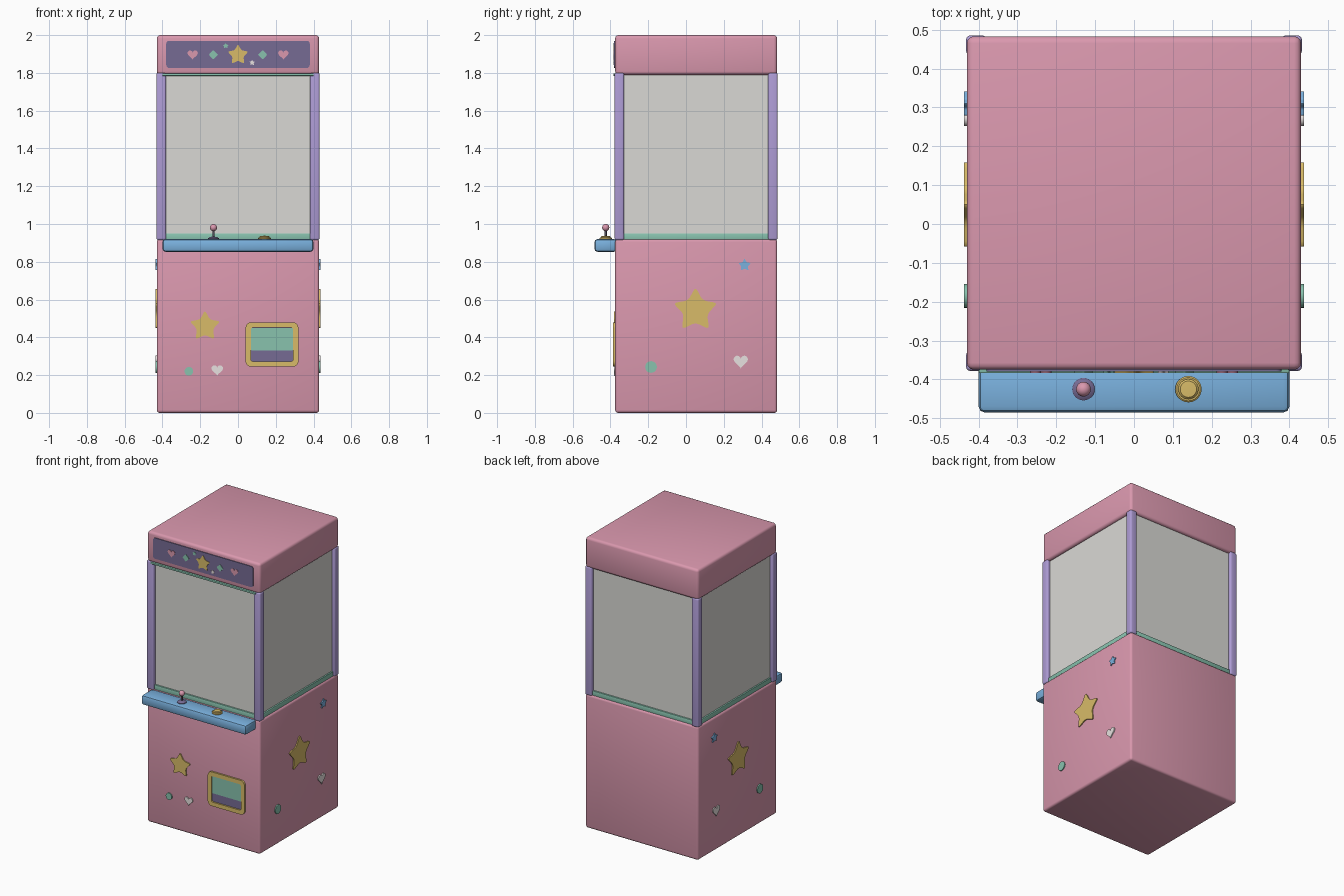
import bpy, bmesh, math
from mathutils import Vector

if "Cube" in bpy.data.objects:
    bpy.data.objects.remove(bpy.data.objects["Cube"])


def material(name, r, g, b):
    m = bpy.data.materials.new(name)
    m.diffuse_color = [((c / 255 + 0.055) / 1.055) ** 2.4 for c in (r, g, b)] + [1]
    m.use_nodes = True
    m.node_tree.nodes["Principled BSDF"].inputs["Base Color"].default_value = m.diffuse_color
    return m


PINK = material("pink", 218, 152, 174)
LILAC = material("lilac", 174, 156, 213)
PLUM = material("plum", 118, 107, 148)
GOLD = material("gold", 216, 187, 104)
GREEN = material("mint_green", 136, 194, 174)
BLUE = material("sky_blue", 122, 177, 222)
WHITE = material("white", 238, 232, 230)
GLASS = material("glass_grey", 218, 217, 213)
DARK = material("dark_grey", 85, 80, 95)


def finish(name, bm, mat):
    bmesh.ops.recalc_face_normals(bm, faces=bm.faces[:])
    me = bpy.data.meshes.new(name)
    bm.to_mesh(me)
    bm.free()
    me.materials.append(mat)
    ob = bpy.data.objects.new(name, me)
    bpy.context.collection.objects.link(ob)
    bpy.ops.object.select_all(action='DESELECT')
    bpy.context.view_layer.objects.active = ob
    ob.select_set(True)
    bpy.ops.object.shade_smooth_by_angle(angle=math.radians(35))
    return ob


def box(name, mat, x, y, z, bevel=0.0, seg=3):
    bm = bmesh.new()
    bmesh.ops.create_cube(bm, size=1)
    for v in bm.verts:
        v.co = Vector([a + (b - a) * (c + 0.5) for (a, b), c in zip((x, y, z), v.co)])
    if bevel:
        bmesh.ops.bevel(bm, geom=bm.edges[:], offset=bevel, segments=seg,
                        profile=0.5, affect='EDGES')
    return finish(name, bm, mat)


def lathe(name, mat, cx, cy, profile, n=24):
    bm = bmesh.new()
    vs = [bm.verts.new((cx + r, cy, z)) for r, z in profile]
    es = [bm.edges.new(p) for p in zip(vs, vs[1:])]
    bmesh.ops.spin(bm, geom=vs + es, cent=(cx, cy, 0), axis=(0, 0, 1),
                   angle=2 * math.pi, steps=n)
    bmesh.ops.remove_doubles(bm, verts=bm.verts[:], dist=1e-5)
    return finish(name, bm, mat)


# ---- flat outlines (u, v) ----
def rounded(pts, f=0.3, n=4):
    out = []
    for i, p in enumerate(pts):
        p = Vector(p)
        a = p.lerp(Vector(pts[i - 1]), f)
        b = p.lerp(Vector(pts[(i + 1) % len(pts)]), f)
        for k in range(n + 1):
            t = k / n
            out.append((a * (1 - t) ** 2 + p * 2 * t * (1 - t) + b * t * t))
    return out


def star(r):
    r *= 1.14
    return rounded([(math.sin(i * math.pi / 5) * q, math.cos(i * math.pi / 5) * q)
                    for i in range(10) for q in [r if i % 2 == 0 else r * 0.52]])


def disc(r, n=20):
    return [(r * math.cos(2 * math.pi * i / n), r * math.sin(2 * math.pi * i / n)) for i in range(n)]


def heart(w):
    s = w / 32
    return [(s * 16 * math.sin(t) ** 3,
             s * (2 + 13 * math.cos(t) - 5 * math.cos(2 * t) - 2 * math.cos(3 * t) - math.cos(4 * t)))
            for t in [2 * math.pi * i / 32 for i in range(32)]]


def round_rect(w, h, r):
    return [(sx * (w / 2 - r) + r * math.cos(a), sy * (h / 2 - r) + r * math.sin(a))
            for q, (sx, sy) in enumerate([(1, 1), (-1, 1), (-1, -1), (1, -1)])
            for a in [math.pi / 2 * (q + k / 5) for k in range(6)]]


def place(side, u, v, d):
    """side 0 is the front wall, -1 / +1 are the side walls; d is distance outward."""
    return (u, -0.375 - d, v) if side == 0 else (side * (0.43 + d), u, v)


def plate(name, mat, outline, u, v, d, side=0, base=-0.003, hole=None):
    bm = bmesh.new()

    def ring(pts, depth):
        return [bm.verts.new(place(side, u + p[0], v + p[1], depth)) for p in pts]

    def wall(a, b):
        for i in range(len(a)):
            bm.faces.new((a[i - 1], a[i], b[i], b[i - 1]))

    lo, hi = ring(outline, base), ring(outline, d)
    wall(lo, hi)
    if hole:
        lo2, hi2 = ring(hole, base), ring(hole, d)
        wall(lo2, hi2)
        wall(hi, hi2)
        wall(lo, lo2)
    else:
        bm.faces.new(hi)
        bm.faces.new(lo)
    return finish(name, bm, mat)


# ---- cabinet ----
box("cabinet_base", PINK, (-0.43, 0.43), (-0.375, 0.483), (0, 0.92), 0.015)
box("cabinet_roof", PINK, (-0.43, 0.43), (-0.375, 0.483), (1.79, 2.0), 0.018)
box("glass_case", GLASS, (-0.41, 0.41), (-0.355, 0.463), (0.93, 1.80))
box("glass_floor_frame", GREEN, (-0.42, 0.42), (-0.365, 0.473), (0.91, 0.95), 0.004, 2)
box("front_top_rail", GREEN, (-0.40, 0.40), (-0.384, -0.35), (1.784, 1.797), 0.003, 2)
for sx, lr in ((-1, "left"), (1, "right")):
    xs = sorted((sx * 0.38, sx * 0.432))
    box(lr + "_front_pillar", LILAC, xs, (-0.378, -0.327), (0.915, 1.80), 0.01)
    box(lr + "_back_pillar", LILAC, xs, (0.435, 0.485), (0.915, 1.80), 0.01)

# ---- control shelf, joystick and button ----
box("control_shelf", BLUE, (-0.40, 0.40), (-0.485, -0.365), (0.853, 0.92), 0.016, 2)
lathe("joystick_base", PLUM, -0.13, -0.425,
      [(0, 0.915), (0.029, 0.915), (0.029, 0.924), (0.018, 0.932), (0, 0.933)])
lathe("joystick_stick", DARK, -0.13, -0.425, [(0, 0.925), (0.006, 0.925), (0.006, 0.975), (0, 0.975)], 12)
lathe("joystick_ball", PINK, -0.13, -0.425,
      [(0.019 * math.sin(math.pi * i / 10), 0.981 - 0.019 * math.cos(math.pi * i / 10)) for i in range(11)])
lathe("button_ring", GOLD, 0.14, -0.425,
      [(0, 0.915), (0.034, 0.915), (0.034, 0.925), (0.030, 0.928), (0, 0.928)])
lathe("button_cap", GOLD, 0.14, -0.425,
      [(0, 0.92), (0.026, 0.92), (0.026, 0.932), (0.021, 0.937), (0, 0.938)])

# ---- prize door ----
plate("prize_door_frame", GOLD, round_rect(0.28, 0.235, 0.03), 0.18, 0.362, 0.012,
      hole=round_rect(0.225, 0.178, 0.012))
plate("prize_door_opening", PLUM, round_rect(0.23, 0.183, 0.012), 0.18, 0.362, 0.002)
plate("prize_door_flap", GREEN, round_rect(0.222, 0.118, 0.006), 0.18, 0.39, 0.006)

# ---- marquee on the roof front ----
plate("marquee_panel", PLUM, round_rect(0.76, 0.143, 0.015), 0, 1.898, 0.005)
plate("marquee_star", GOLD, star(0.051), 0, 1.895, 0.008, base=0.003)
for s, lr in ((-1, "left"), (1, "right")):
    plate(lr + "_marquee_heart", PINK, heart(0.055), s * 0.24, 1.895, 0.008, base=0.003)
    plate(lr + "_marquee_diamond", GREEN, rounded(disc(0.025, 4), 0.15), s * 0.13, 1.896, 0.008, base=0.003)
plate("marquee_small_green_star", GREEN, star(0.014), -0.065, 1.943, 0.008, base=0.003)
plate("marquee_small_white_star", WHITE, star(0.014), 0.075, 1.854, 0.008, base=0.003)

# ---- front wall decorations ----
plate("front_star", GOLD, star(0.075), -0.175, 0.458, 0.007)
plate("front_dot", GREEN, disc(0.023), -0.26, 0.22, 0.007)
plate("front_heart", WHITE, heart(0.062), -0.11, 0.225, 0.007)

# ---- side wall decorations, same on both sides ----
for s, lr in ((-1, "left"), (1, "right")):
    plate(lr + "_large_star", GOLD, star(0.109), 0.05, 0.543, 0.007, s)
    plate(lr + "_small_star", BLUE, star(0.031), 0.31, 0.782, 0.007, s)
    plate(lr + "_heart", WHITE, heart(0.076), 0.29, 0.27, 0.007, s)
    plate(lr + "_dot", GREEN, disc(0.031), -0.185, 0.243, 0.007, s)
